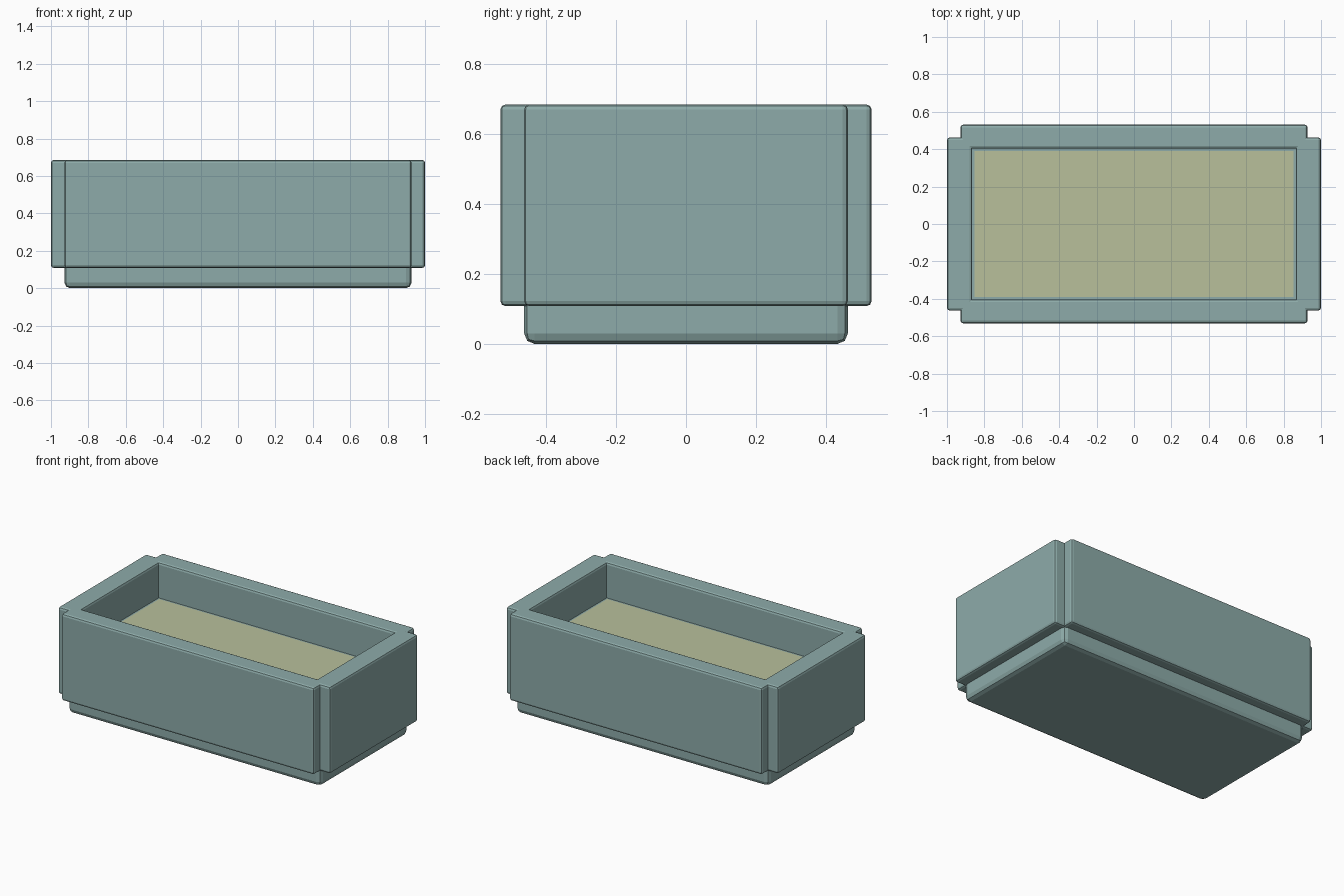
import bpy
import bmesh

cube = bpy.data.objects.get("Cube")
if cube:
    bpy.data.objects.remove(cube, do_unlink=True)


def make_material(name, color):
    mat = bpy.data.materials.new(name)
    mat.use_nodes = True
    mat.diffuse_color = color
    mat.node_tree.nodes["Principled BSDF"].inputs["Base Color"].default_value = color
    return mat


teal = make_material("grey_teal", (0.27, 0.41, 0.40, 1))
sand = make_material("pale_olive", (0.48, 0.53, 0.33, 1))


def block(name, x, y, z, bevel=0.0, inset=0.0):
    """Box spanning the given ranges, with rounded edges or an inset coloured top."""
    bm = bmesh.new()
    bmesh.ops.create_cube(bm, size=1)
    for v in bm.verts:
        v.co = [lo if c < 0 else hi for c, (lo, hi) in zip(v.co, (x, y, z))]
    if bevel:
        bmesh.ops.bevel(bm, geom=bm.edges[:], offset=bevel, segments=2,
                        profile=0.5, affect='EDGES')
    bm.normal_update()
    if inset:
        top = max(bm.faces, key=lambda f: f.normal.z)
        bmesh.ops.inset_region(bm, faces=[top], thickness=inset)
        top.material_index = 1
    mesh = bpy.data.meshes.new(name)
    bm.to_mesh(mesh)
    bm.free()
    mesh.materials.append(teal)
    mesh.materials.append(sand)
    obj = bpy.data.objects.new(name, mesh)
    bpy.context.collection.objects.link(obj)
    return obj


# Outer half sizes, notch positions and opening half sizes
OUT_X, OUT_Y = 1.0, 0.531
NOTCH_X, NOTCH_Y = 0.928, 0.463
IN_X, IN_Y = 0.865, 0.403
WALL_Z = (0.108, 0.685)

# Four rounded walls whose ends stop short, leaving notched corners
long_span, short_span = (-NOTCH_X, NOTCH_X), (-NOTCH_Y, NOTCH_Y)
block("front_wall", long_span, (-OUT_Y, -IN_Y), WALL_Z, bevel=0.015)
block("back_wall", long_span, (IN_Y, OUT_Y), WALL_Z, bevel=0.015)
block("right_wall", (-OUT_X, -IN_X), short_span, WALL_Z, bevel=0.015)
block("left_wall", (IN_X, OUT_X), short_span, WALL_Z, bevel=0.015)

# Recessed floor with a thin border around the coloured bed
block("inner_floor", (-IN_X, IN_X), (-IN_Y, IN_Y), (0.06, 0.45), inset=0.017)

# Plinth with softer edges
block("base", long_span, short_span, (0, 0.15), bevel=0.03)
